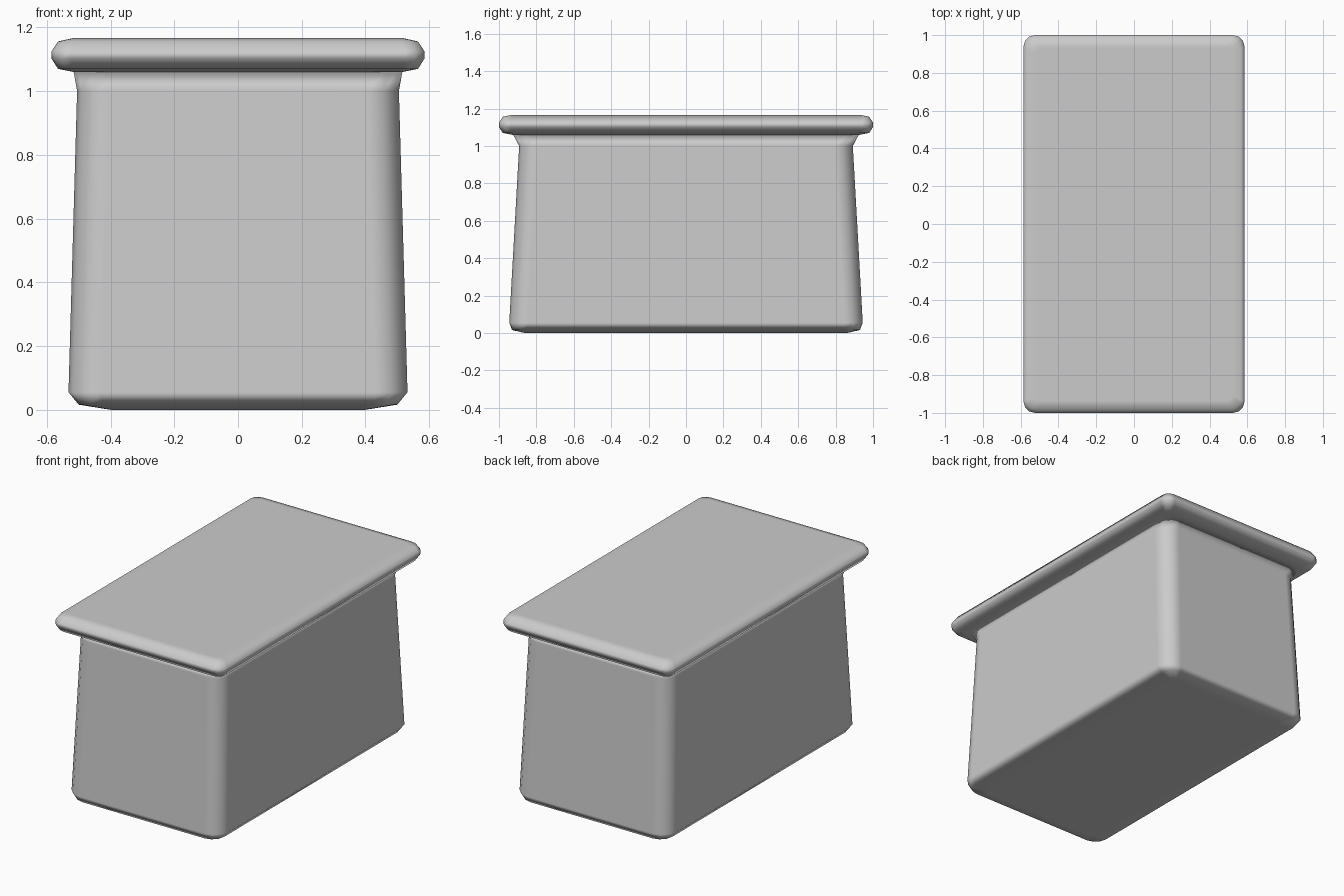
import bpy, bmesh, math

if "Cube" in bpy.data.objects:
    bpy.data.objects.remove(bpy.data.objects["Cube"])


def rounded_ring(bm, hx, hy, z, r, steps):
    """One rounded-rectangle loop of vertices."""
    ring = []
    for k, (sx, sy) in enumerate([(1, 1), (-1, 1), (-1, -1), (1, -1)]):
        for i in range(steps + 1):
            a = math.pi / 2 * (k + i / steps)
            ring.append(bm.verts.new((sx * (hx - r) + r * math.cos(a),
                                      sy * (hy - r) + r * math.sin(a), z)))
    return ring


def loft(name, profile, steps):
    """Closed solid through rounded rectangles (half x, half y, z, corner radius)."""
    bm = bmesh.new()
    rings = [rounded_ring(bm, *p, steps) for p in profile]
    n = len(rings[0])
    for lo, hi in zip(rings, rings[1:]):
        for i in range(n):
            j = (i + 1) % n
            bm.faces.new((lo[i], lo[j], hi[j], hi[i]))
    bm.faces.new(rings[0][::-1])
    bm.faces.new(rings[-1])
    for f in bm.faces:
        f.smooth = True
    mesh = bpy.data.meshes.new(name)
    bm.to_mesh(mesh)
    bm.free()
    ob = bpy.data.objects.new(name, mesh)
    bpy.context.collection.objects.link(ob)
    mod = ob.modifiers.new("even_shading", 'WEIGHTED_NORMAL')
    mod.weight = 80
    return ob


# Tapered box with rounded foot and flared rim
loft("box_body", [
    (0.40, 0.86, 0.000, 0.03),
    (0.50, 0.93, 0.016, 0.08),
    (0.532, 0.945, 0.055, 0.10),
    (0.505, 0.892, 1.000, 0.10),
    (0.516, 0.925, 1.062, 0.10),
], 3)

# Overhanging lid with rounded edge
loft("lid", [
    (0.515, 0.93, 1.060, 0.03),
    (0.565, 0.98, 1.070, 0.05),
    (0.585, 1.00, 1.102, 0.06),
    (0.585, 1.00, 1.125, 0.06),
    (0.565, 0.98, 1.156, 0.05),
    (0.520, 0.935, 1.166, 0.03),
], 3)
